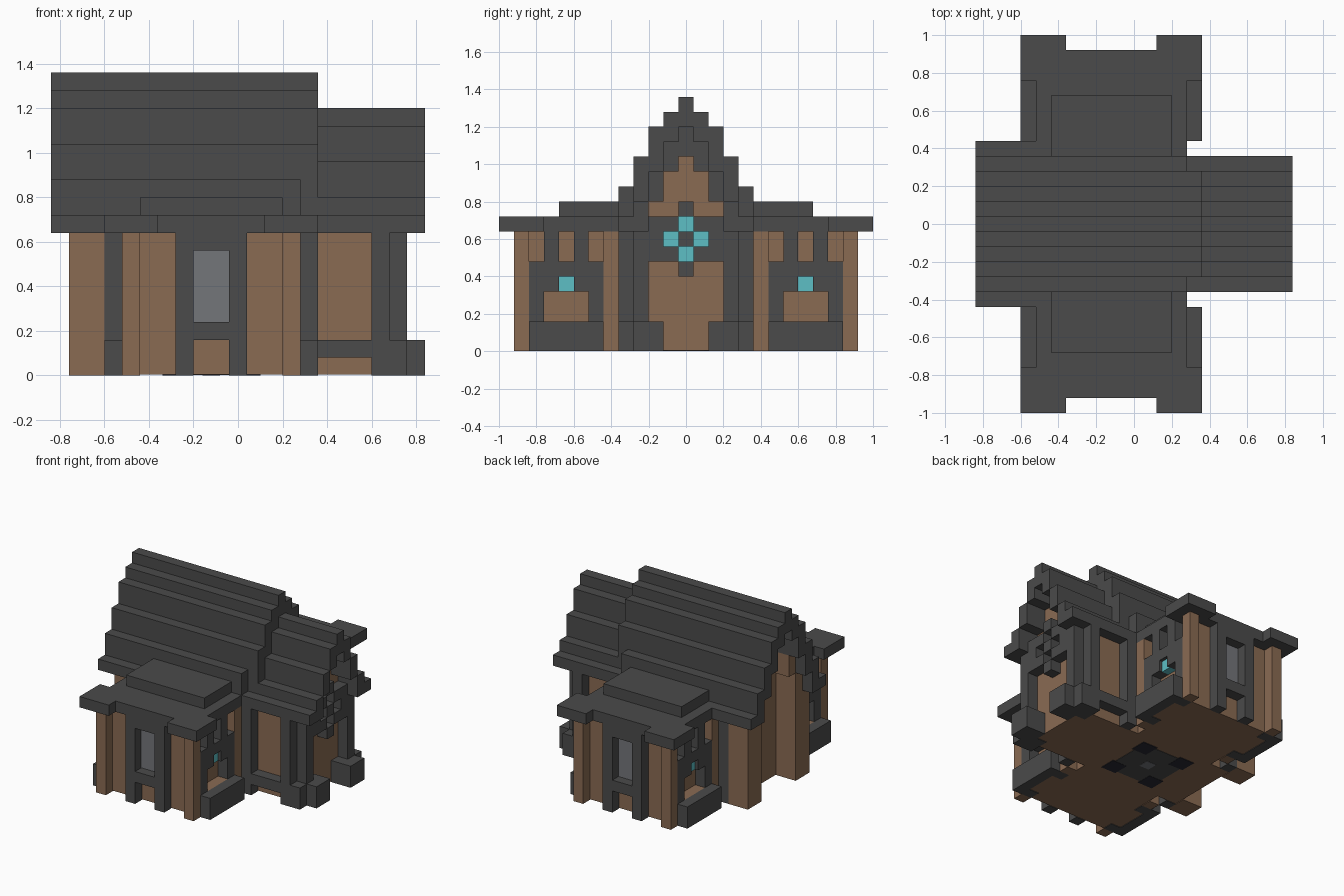
import bpy, bmesh

cube = bpy.data.objects.get("Cube")
if cube:
    bpy.data.objects.remove(cube, do_unlink=True)

U = 0.08  # block size


def material(name, rgb):
    m = bpy.data.materials.new(name)
    m.use_nodes = True
    m.diffuse_color = (*rgb, 1)
    m.node_tree.nodes["Principled BSDF"].inputs["Base Color"].default_value = (*rgb, 1)
    return m


STONE = material("dark stone", (.07, .07, .07))
WOOD = material("brown wood", (.255, .146, .086))
GLASS = material("turquoise glass", (.11, .52, .56))
PANE = material("grey pane", (.175, .18, .195))
BLACK = material("blue black", (.022, .022, .032))


def part(name, mat, boxes, both_sides=False):
    """Join block boxes (x0, x1, y0, y1, z0, z1), mirrored front to back.
    y counts blocks outward from the half block beside the centre line;
    both_sides also mirrors in x about the cross wing's middle."""
    bm = bmesh.new()

    def add(x0, x1, y0, y1, z0, z1):
        lo, hi = (x0 - 10.5, y0 + .5, z0), (x1 - 10.5, y1 + .5, z1)
        verts = bmesh.ops.create_cube(bm, size=1)["verts"]
        for v in verts:
            for i in range(3):
                v.co[i] = U * (hi[i] if v.co[i] > 0 else lo[i])

    for x0, x1, y0, y1, z0, z1 in boxes:
        spans = [(x0, x1)]
        if both_sides:
            spans.append((18 - x1, 18 - x0))
        for a, b in spans:
            add(a, b, y0, y1, z0, z1)
            if y0 + y1 != -1:
                add(a, b, -1 - y1, -1 - y0, z0, z1)
    mesh = bpy.data.meshes.new(name)
    bm.to_mesh(mesh)
    bm.free()
    mesh.materials.append(mat)
    obj = bpy.data.objects.new(name, mesh)
    bpy.context.collection.objects.link(obj)


def middle(x0, x1, y, z0, z1):
    """Box centred on the ridge line."""
    return (x0, x1, -1 - y, y, z0, z1)


def stepped_roof(name, x0, x1, steps, eave_x1):
    """Shell of steps (bottom, top) from the ridge out; the last rows end at eave_x1."""
    boxes = [middle(x0, x1, 0, *steps[0])]
    for i, (bottom, top) in enumerate(steps[1:]):
        boxes.append((x0, x1 if i < 3 else eave_x1, i, i + 1, bottom, top))
    part(name, STONE, boxes)


stepped_roof("main_roof", 0, 15, [(15, 17), (14, 16), (12, 15), (10, 13), (8, 11), (8, 9)], 14)
stepped_roof("lower_roof", 14, 21, [(13, 15), (12, 14), (10, 12), (8, 10), (8, 9)], 21)

# Flat roofs over the two cross wings
part("wing_roof", STONE, [(4, 14, 3, 11, 8, 9), (5, 13, 3, 8, 9, 10)])
part("wing_roof_corners", STONE, [(12, 15, 9, 12, 8, 9)], True)

# Nave walls and the recessed west end under its stepped arch
part("nave_walls", WOOD, [middle(3, 18, 3, .05, 8)])
part("west_gable", WOOD, [middle(3, 4, 3, 8, 10), middle(3, 4, 2, 10, 12),
                          middle(3, 4, 1, 12, 14), middle(3, 4, 0, 14, 15)])
part("west_pillars", WOOD, [(1, 3, 2, 4, 0, 8), (1, 3, 2, 3, 8, 10), (1, 3, 1, 2, 10, 12)])
part("west_columns", STONE, [(3, 4, 3, 4, 0, 8)])

# East end: gable, columns, footings and sills
part("east_gable", WOOD, [middle(18, 19, 2, .05, 10), middle(18, 19, 1, 10, 12),
                          middle(18, 19, 0, 12, 13)])
part("east_columns", STONE, [(18, 19, 3, 4, 0, 8), (18, 20, 2, 3, 0, 9), (14, 15, 3, 4, 0, 8)])
part("column_footings", STONE, [(19, 20, 3, 4, 0, 2), (19, 21, 1, 3, 0, 2)])
part("nave_sills", STONE, [(15, 18, 3, 4, 1, 2)])

# Cross-shaped window in the east gable
part("cross_frame", STONE, [(19, 20, 0, 2, 6, 7), (19, 20, 1, 2, 7, 8), (19, 20, 0, 2, 8, 9),
                            middle(19, 20, 0, 7, 8), middle(19, 20, 0, 5, 6),
                            middle(19, 20, 0, 9, 10)])
part("cross_glass", GLASS, [middle(19, 19.05, 0, 6, 7), middle(19, 19.05, 0, 8, 9),
                            (19, 19.05, 0, 1, 7, 8)])

# Cross wings: walls and posts
part("wing_walls", WOOD, [(5, 13, 3, 10, .05, 8)])
part("wing_posts", WOOD, [(13, 14, 10, 11, 0, 8), (13, 14, 4, 5, 0, 8)], True)

# Wing front windows
part("window_frame", STONE, [(10, 11, 10, 11, 0, 8), (9, 10, 10, 11, 7, 8),
                             (9, 10, 10, 11, 2, 3)], True)
part("window_pane", PANE, [(8, 10, 10, 10.1, 3, 7)])

# Wing side panels, with niches, small windows and low walls
part("side_panels", STONE, [(13, 14, 5, 6, 0, 6), (13, 14, 9, 10, 0, 6), (13, 14, 6, 7, 4, 8),
                            (13, 14, 8, 9, 4, 8), (13, 14, 7, 8, 5, 6)], True)
part("side_glass", GLASS, [(13, 13.7, 7, 8, 4, 5)], True)
part("niche_floors", WOOD, [(13, 14, 6, 9, .05, 2)], True)
part("low_walls", STONE, [(14, 15, 5, 10, 0, 2)], True)

# Floor medallion on the underside
part("medallion", STONE, [middle(7.75, 10.25, 2, .02, .05), middle(6.5, 11.5, .75, .02, .05)])
part("medallion_center", PANE, [middle(8.5, 9.5, 0, 0, .05)])
part("medallion_corners", BLACK, [(10.25, 11.75, .75, 2.25, 0, .05)], True)
